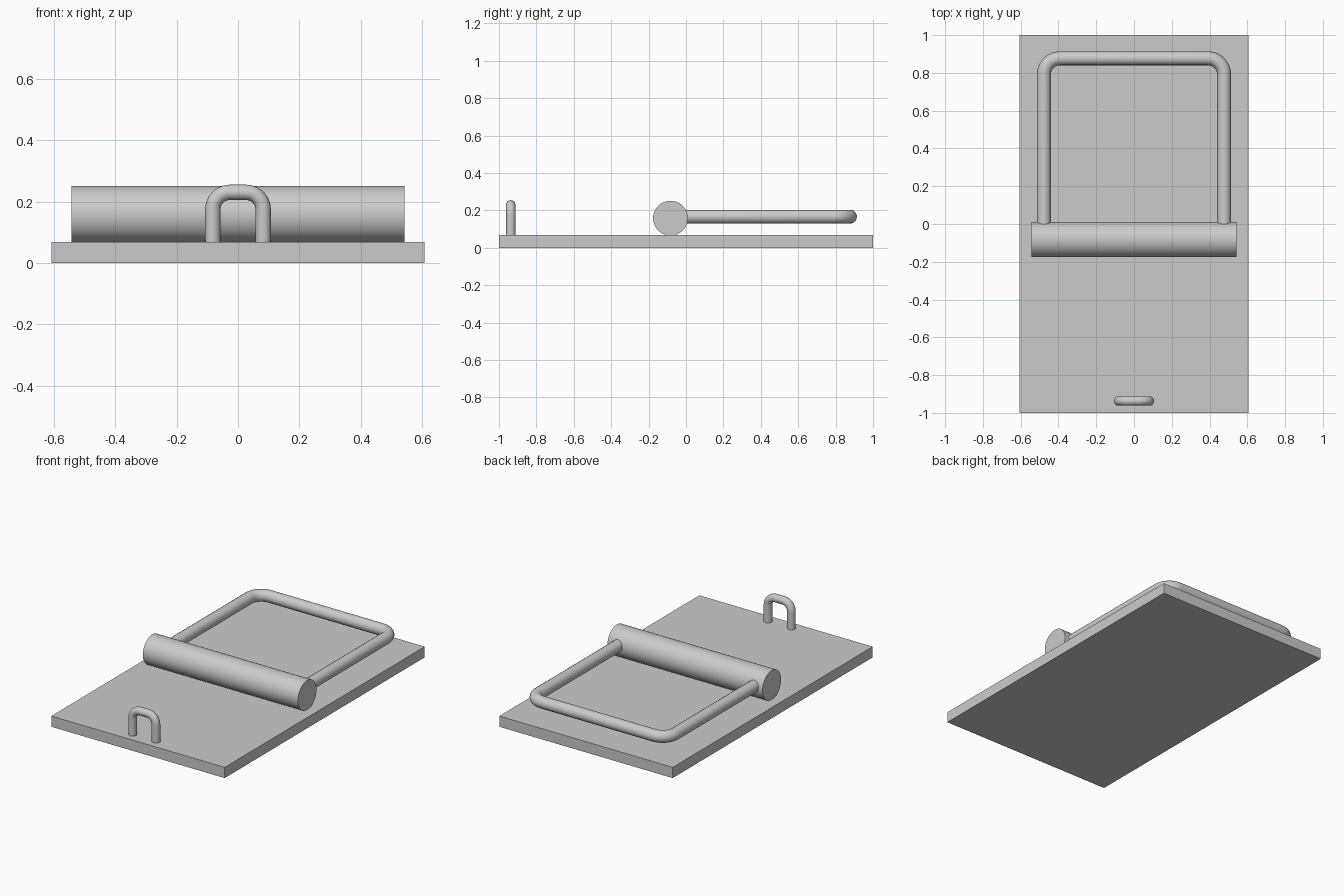
import bpy
from math import sin, cos, pi, radians

if "Cube" in bpy.data.objects:
    bpy.data.objects.remove(bpy.data.objects["Cube"])


def smooth(obj):
    bpy.ops.object.select_all(action='DESELECT')
    obj.select_set(True)
    bpy.context.view_layer.objects.active = obj
    bpy.ops.object.shade_smooth_by_angle(angle=radians(35))


def bent_rod(name, half, start, end, corner, radius, place, steps=10):
    """U-shaped round rod; place maps (across, along) to a 3D point."""
    arc = [(half - corner + corner * cos(a), end - corner + corner * sin(a))
           for a in (i * pi / 2 / steps for i in range(steps + 1))]
    side = [(half, start)] + arc
    path = side + [(-u, v) for u, v in reversed(side)]
    curve = bpy.data.curves.new(name, 'CURVE')
    curve.dimensions = '3D'
    curve.bevel_depth = radius
    curve.bevel_resolution = 6
    curve.use_fill_caps = True
    spline = curve.splines.new('POLY')
    spline.points.add(len(path) - 1)
    for point, (u, v) in zip(spline.points, path):
        point.co = (*place(u, v), 1)
    obj = bpy.data.objects.new(name, curve)
    bpy.context.collection.objects.link(obj)
    bpy.ops.object.select_all(action='DESELECT')
    obj.select_set(True)
    bpy.context.view_layer.objects.active = obj
    bpy.ops.object.convert(target='MESH')
    smooth(bpy.context.object)


# Flat base board
bpy.ops.mesh.primitive_cube_add(size=1, location=(0, 0, 0.034))
base = bpy.context.object
base.name = "base_board"
base.scale = (1.214, 2, 0.068)
bpy.ops.object.transform_apply(location=False, rotation=False, scale=True)

# Spring roller lying across the board
bpy.ops.mesh.primitive_cylinder_add(vertices=64, radius=0.093, depth=1.086,
                                    location=(0, -0.083, 0.158),
                                    rotation=(0, pi / 2, 0))
roller = bpy.context.object
roller.name = "spring_roller"
smooth(roller)

# Snap bar running back from the roller
bent_rod("snap_bar", 0.477, -0.06, 0.877, 0.085, 0.037,
         lambda u, v: (u, v, 0.166))

# Small upright catch at the front edge
bent_rod("catch_loop", 0.082, 0.05, 0.23, 0.055, 0.025,
         lambda u, v: (u, -0.937, v))
